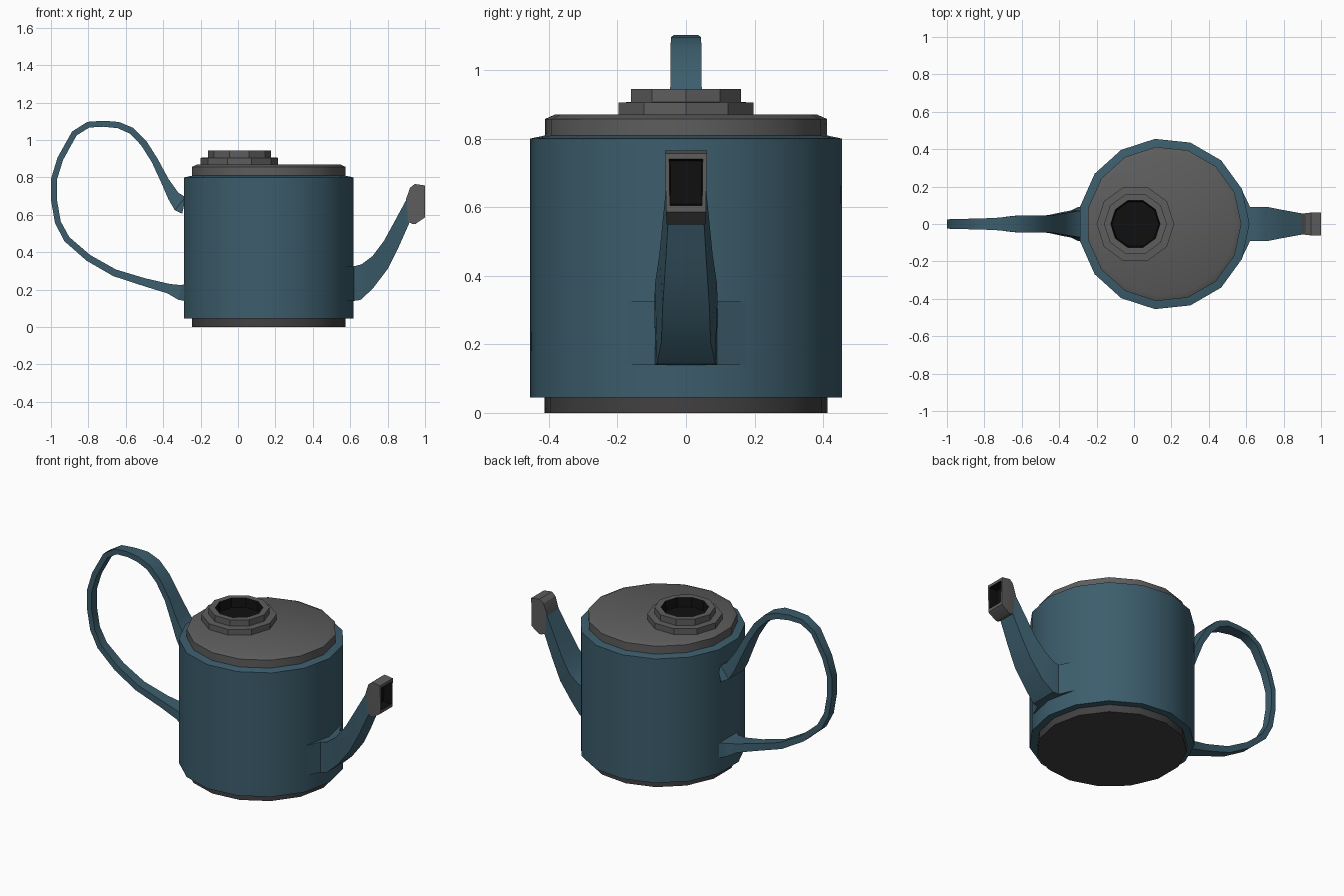
import bpy, bmesh, math
from mathutils import Vector


def material(name, rgb):
    m = bpy.data.materials.new(name)
    m.diffuse_color = (*rgb, 1)
    return m


TEAL = material("teal", (0.045, 0.11, 0.15))
GREY = material("dark_grey", (0.11, 0.11, 0.11))
BASE = material("base_grey", (0.055, 0.052, 0.052))
BLACK = material("black", (0.005, 0.005, 0.005))


def loft(name, rings, mat, dark_from=None):
    """Skin matching rings of points, cap both ends; bands after dark_from are black."""
    bm = bmesh.new()
    vs = [[bm.verts.new(p) for p in r] for r in rings]
    n = len(vs[0])
    for i in range(len(vs) - 1):
        for j in range(n):
            k = (j + 1) % n
            f = bm.faces.new((vs[i][j], vs[i][k], vs[i + 1][k], vs[i + 1][j]))
            f.material_index = int(dark_from is not None and i >= dark_from)
    bm.faces.new(vs[0][::-1])
    bm.faces.new(vs[-1]).material_index = int(dark_from is not None)
    bmesh.ops.recalc_face_normals(bm, faces=bm.faces)
    me = bpy.data.meshes.new(name)
    bm.to_mesh(me)
    bm.free()
    me.materials.append(mat)
    me.materials.append(BLACK)
    me.shade_smooth()
    me.set_sharp_from_angle(angle=math.radians(30))
    ob = bpy.data.objects.new(name, me)
    bpy.context.collection.objects.link(ob)
    return ob


def lathe(name, profile, sides, cx, mat, dark_from=None):
    rings = [[(cx + r * math.cos(2 * math.pi * i / sides),
               r * math.sin(2 * math.pi * i / sides), z) for i in range(sides)]
             for r, z in profile]
    return loft(name, rings, mat, dark_from)


def slab(top, bottom, wt, wb):
    """Four-point ring from (x, z) top and bottom points and their half widths."""
    return [(top[0], -wt, top[1]), (top[0], wt, top[1]),
            (bottom[0], wb, bottom[1]), (bottom[0], -wb, bottom[1])]


# Can: base, body and lid share one 15-sided axis
CX = 0.16
lathe("base", [(0.415, 0), (0.415, 0.05)], 15, CX, BASE)
lathe("body", [(0.4575, 0.045), (0.4575, 0.8), (0.41, 0.81)], 15, CX, TEAL)
lathe("lid", [(0.414, 0.8), (0.414, 0.857), (0.385, 0.87)], 15, CX, GREY)

# Stepped filler neck with a dark opening
lathe("filler_neck", [(0.2075, 0.86), (0.2075, 0.905), (0.168, 0.907), (0.168, 0.945),
                      (0.132, 0.945), (0.125, 0.89)], 10, 0.0075, GREY, 4)

# Handle: x, z, half thickness, half width
handle = [(-0.2875, 0.655, 0.05, 0.092), (-0.31, 0.66, 0.045, 0.072),
          (-0.345, 0.70, 0.032, 0.066), (-0.39, 0.78, 0.022, 0.058),
          (-0.445, 0.89, 0.018, 0.047), (-0.505, 0.985, 0.018, 0.045),
          (-0.57, 1.05, 0.018, 0.045), (-0.64, 1.08, 0.017, 0.044),
          (-0.72, 1.087, 0.016, 0.034), (-0.80, 1.082, 0.016, 0.03),
          (-0.875, 1.035, 0.016, 0.028), (-0.95, 0.90, 0.016, 0.026),
          (-0.984, 0.79, 0.016, 0.025), (-0.984, 0.68, 0.016, 0.025),
          (-0.963, 0.56, 0.016, 0.025), (-0.915, 0.47, 0.017, 0.026),
          (-0.80, 0.37, 0.018, 0.028), (-0.66, 0.29, 0.019, 0.03),
          (-0.50, 0.24, 0.021, 0.035), (-0.37, 0.205, 0.026, 0.05),
          (-0.31, 0.185, 0.04, 0.068), (-0.2875, 0.185, 0.045, 0.092)]
rings = []
for i, (x, z, t, w) in enumerate(handle):
    a, b = handle[max(i - 1, 0)], handle[min(i + 1, len(handle) - 1)]
    d = Vector((b[0] - a[0], b[1] - a[1])).normalized()
    nx, nz = d.y * t, -d.x * t
    rings.append(slab((x + nx, z + nz), (x - nx, z - nz), w, w))
loft("handle", rings, TEAL)

# Spout: flares out of the body, then tapers up to the tip
spout = [((0.575, 0.325), (0.575, 0.14), 0.186, 0.186),
         ((0.62, 0.325), (0.62, 0.14), 0.092, 0.09),
         ((0.66, 0.335), (0.655, 0.145), 0.092, 0.085),
         ((0.72, 0.38), (0.72, 0.205), 0.09, 0.072),
         ((0.78, 0.46), (0.80, 0.31), 0.078, 0.068),
         ((0.84, 0.57), (0.86, 0.43), 0.067, 0.06),
         ((0.905, 0.69), (0.92, 0.565), 0.055, 0.052)]
loft("spout", [slab(*s) for s in spout], TEAL)

# Spout tip: grey collar with a dark recess
tip = [((0.897, 0.68), (0.897, 0.568), 0.055, 0.053),
       ((0.92, 0.745), (0.935, 0.55), 0.058, 0.055),
       ((0.945, 0.765), (0.95, 0.552), 0.061, 0.057),
       ((1.0, 0.757), (1.0, 0.586), 0.061, 0.058),
       ((1.0, 0.74), (1.0, 0.605), 0.049, 0.047),
       ((0.95, 0.735), (0.95, 0.61), 0.046, 0.045)]
loft("spout_tip", [slab(*s) for s in tip], GREY, 4)
